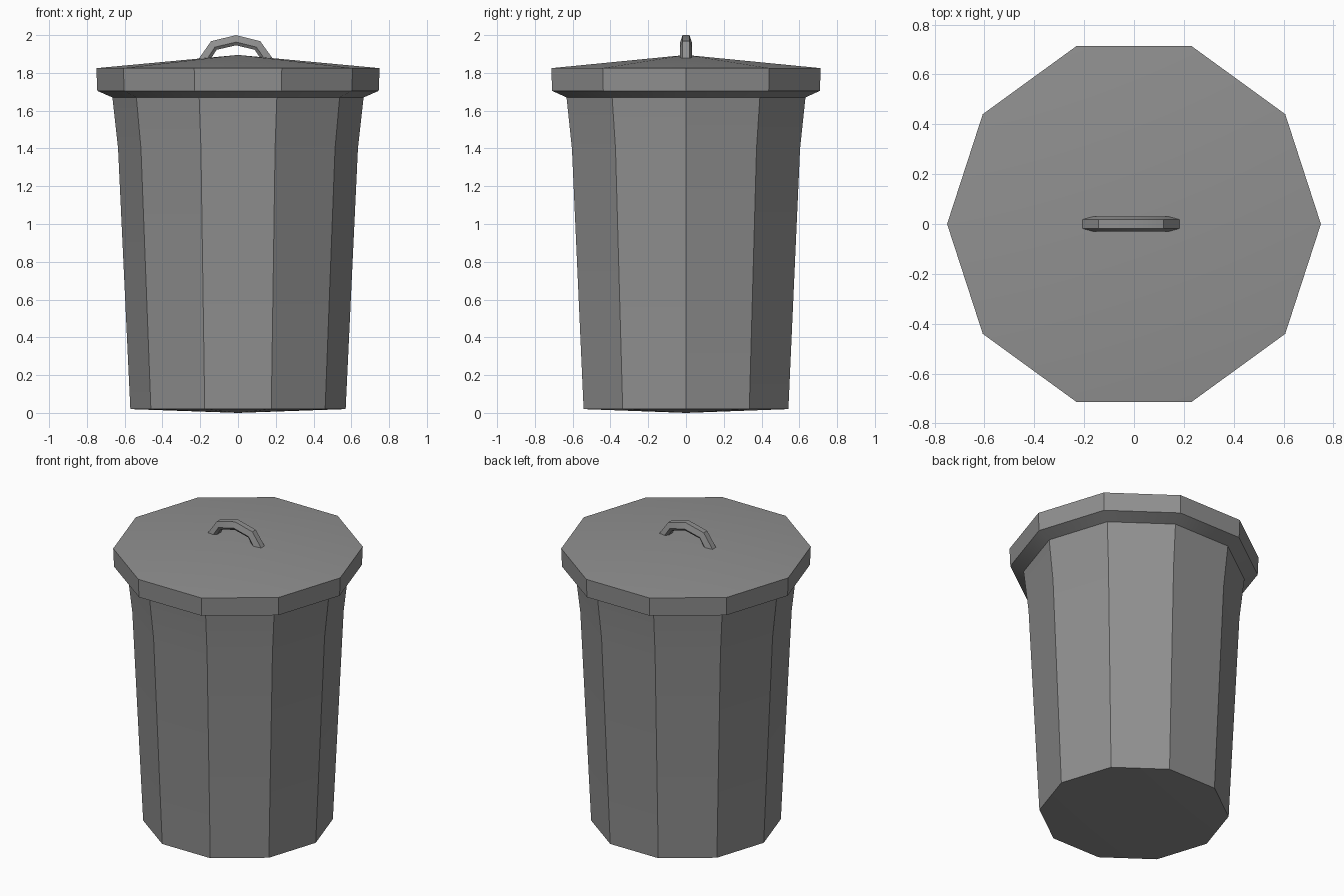
import bpy, bmesh, math
from mathutils import Vector

if "Cube" in bpy.data.objects:
    bpy.data.objects.remove(bpy.data.objects["Cube"])

SIDES = 10

# Dark grey for every part
dark = bpy.data.materials.new("dark_grey")
dark.diffuse_color = (0.28, 0.28, 0.28, 1)
dark.use_nodes = True
dark.node_tree.nodes["Principled BSDF"].inputs["Base Color"].default_value = dark.diffuse_color


def make_object(name, bm):
    bmesh.ops.recalc_face_normals(bm, faces=bm.faces)
    mesh = bpy.data.meshes.new(name)
    bm.to_mesh(mesh)
    bm.free()
    mesh.materials.append(dark)
    obj = bpy.data.objects.new(name, mesh)
    bpy.context.collection.objects.link(obj)
    # Smooth the shallow bends, keep the ten corners sharp
    bpy.ops.object.select_all(action='DESELECT')
    obj.select_set(True)
    bpy.context.view_layer.objects.active = obj
    bpy.ops.object.shade_smooth_by_angle(angle=math.radians(30))
    return obj


def bridge(bm, a, b):
    n = len(a)
    for i in range(n):
        bm.faces.new((a[i], a[(i + 1) % n], b[(i + 1) % n], b[i]))


def fan(bm, ring, z):
    tip = bm.verts.new((0, 0, z))
    for i in range(len(ring)):
        bm.faces.new((ring[i], ring[(i + 1) % len(ring)], tip))


def lathe(name, profile, z_bottom, z_top):
    """Ten-sided closed solid from (radius, z) points and two cone tips."""
    bm = bmesh.new()
    rings = []
    for r, z in profile:
        angles = [2 * math.pi * i / SIDES for i in range(SIDES)]
        rings.append([bm.verts.new((r * math.cos(a), r * math.sin(a), z)) for a in angles])
    for a, b in zip(rings, rings[1:]):
        bridge(bm, a, b)
    fan(bm, rings[0], z_bottom)
    fan(bm, rings[-1], z_top)
    return make_object(name, bm)


# Tapered can and overhanging lid as one closed shell
lathe("can_with_lid",
      [(0.57, 0.02), (0.635, 1.40), (0.665, 1.67), (0.745, 1.705), (0.75, 1.825)],
      0.0, 1.895)

# Arched handle: hexagonal section swept along a path in the xz plane
path = [(-0.185, 1.86), (-0.128, 1.945), (-0.01, 1.973), (0.103, 1.945), (0.162, 1.86)]
section = [(0.018, 0.027), (0.031, -0.01), (0.018, -0.027),
           (-0.018, -0.027), (-0.031, -0.01), (-0.018, 0.027)]
bm = bmesh.new()
rings = []
for i, p in enumerate(path):
    a, b = path[max(i - 1, 0)], path[min(i + 1, len(path) - 1)]
    t = Vector((b[0] - a[0], b[1] - a[1])).normalized()
    rings.append([bm.verts.new((p[0] - t.y * v, u, p[1] + t.x * v)) for u, v in section])
for a, b in zip(rings, rings[1:]):
    bridge(bm, a, b)
bm.faces.new(rings[0])
bm.faces.new(rings[-1])
make_object("lid_handle", bm)
